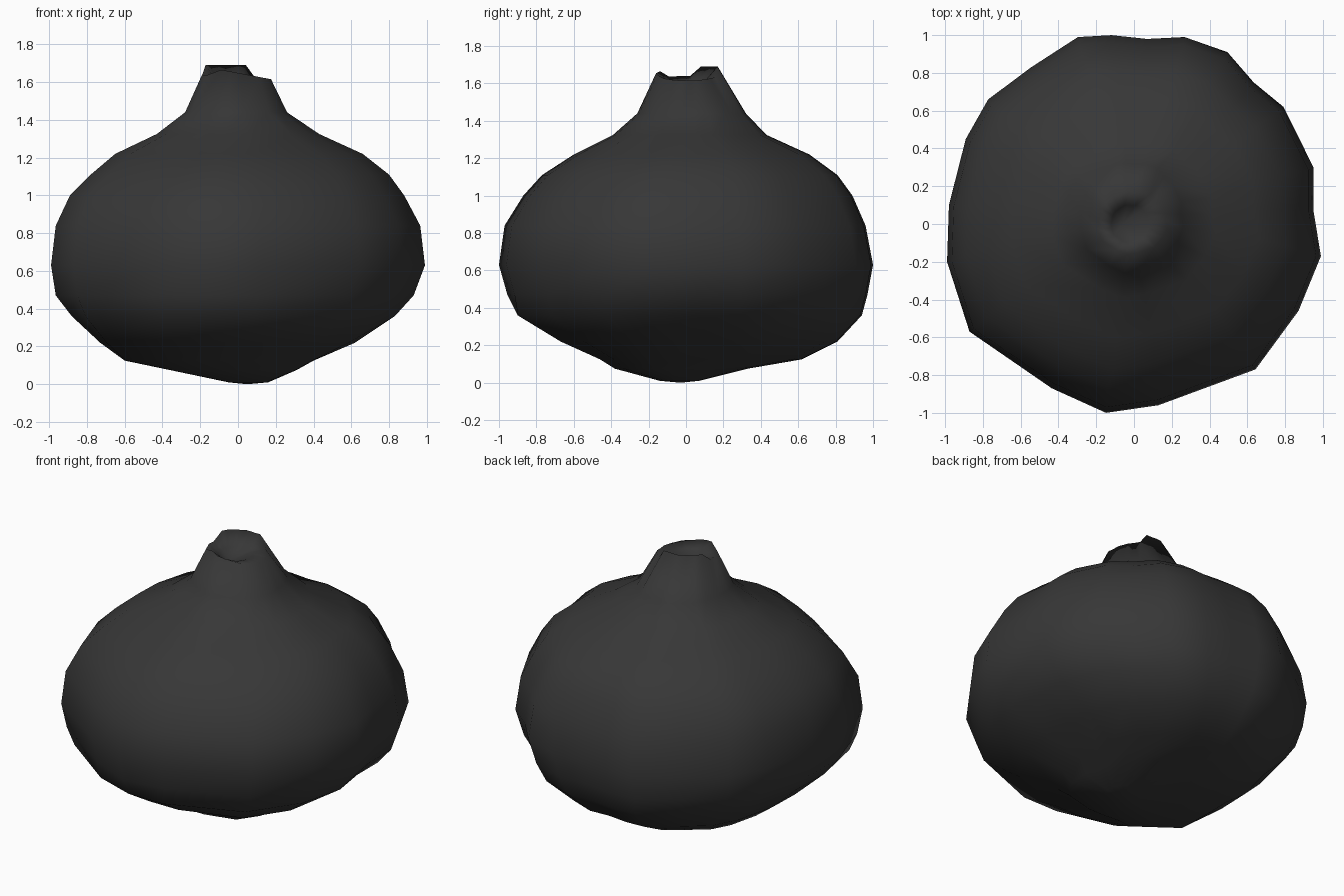
import bpy, bmesh

# Lumpy outline of the bulb seen from above, roughly unit radius
OUTLINE = [(1.0, -0.17), (0.96, 0.07), (0.96, 0.30), (0.80, 0.62), (0.64, 0.75),
           (0.50, 0.91), (0.27, 0.99), (0.07, 0.98), (-0.12, 1.0), (-0.30, 0.99), (-0.55, 0.83),
           (-0.78, 0.66), (-0.90, 0.45), (-0.99, 0.10), (-1.0, -0.20), (-0.88, -0.57),
           (-0.44, -0.87), (-0.15, -1.0), (0.13, -0.96), (0.65, -0.77), (0.88, -0.46)]

# Height, then the x range and y range of each ring
LEVELS = [(0.01, -0.05, 0.16, -0.14, 0.07), (0.075, -0.36, 0.31, -0.38, 0.33),
          (0.125, -0.60, 0.40, -0.46, 0.62), (0.22, -0.73, 0.62, -0.67, 0.81),
          (0.36, -0.88, 0.83, -0.90, 0.94), (0.47, -0.965, 0.93, -0.955, 0.97),
          (0.63, -0.99, 0.99, -1.0, 1.0), (0.84, -0.965, 0.965, -0.97, 0.96),
          (1.00, -0.89, 0.88, -0.87, 0.89), (1.11, -0.78, 0.80, -0.77, 0.81),
          (1.22, -0.65, 0.66, -0.60, 0.66), (1.325, -0.43, 0.43, -0.39, 0.43),
          (1.44, -0.28, 0.26, -0.26, 0.32), (1.65, -0.19, 0.175, -0.16, 0.17),
          (1.61, -0.12, 0.08, -0.10, 0.10)]
RIM = 13
# Extra squareness of the front underside, per ring
SQUARE = {1: 1.12, 2: 1.12, 3: 1.08, 4: 1.04}

bm = bmesh.new()


def ring(index, level):
    z, x0, x1, y0, y1 = level
    verts = []
    for ox, oy in OUTLINE:
        if oy < -0.4:
            s = SQUARE.get(index, 1.0)
            ox, oy = max(-1, min(1, ox * s)), max(-1, oy * s)
        # The open neck slants down to the right, with a notch on the left
        dz = 0.0
        if index == RIM:
            dz = -0.035 * ox
            if ox < -0.8 and oy < 0.15:
                dz -= 0.045
            elif oy > 0.3 and ox < 0.3:
                dz = 0.04
        verts.append(bm.verts.new(((x0 + x1) / 2 + (x1 - x0) / 2 * ox,
                                   (y0 + y1) / 2 + (y1 - y0) / 2 * oy, z + dz)))
    return verts


def cap(verts, point):
    tip = bm.verts.new(point)
    for i, v in enumerate(verts):
        bm.faces.new((v, verts[(i + 1) % len(verts)], tip))


# Bulb body, neck and shallow mouth as one continuous skin
rings = [ring(i, level) for i, level in enumerate(LEVELS)]
for low, high in zip(rings, rings[1:]):
    for i in range(len(low)):
        j = (i + 1) % len(low)
        bm.faces.new((low[i], low[j], high[j], high[i]))
cap(rings[0], (0.05, -0.03, 0.0))
cap(rings[-1], (-0.06, 0.0, 1.55))
bmesh.ops.recalc_face_normals(bm, faces=bm.faces)
for face in bm.faces:
    face.smooth = True

mesh = bpy.data.meshes.new("bulb")
bm.to_mesh(mesh)
bm.free()
bulb = bpy.data.objects.new("bulb", mesh)
bpy.context.collection.objects.link(bulb)

# Charcoal skin
skin = bpy.data.materials.new("charcoal")
skin.diffuse_color = (0.038, 0.038, 0.038, 1)
mesh.materials.append(skin)
